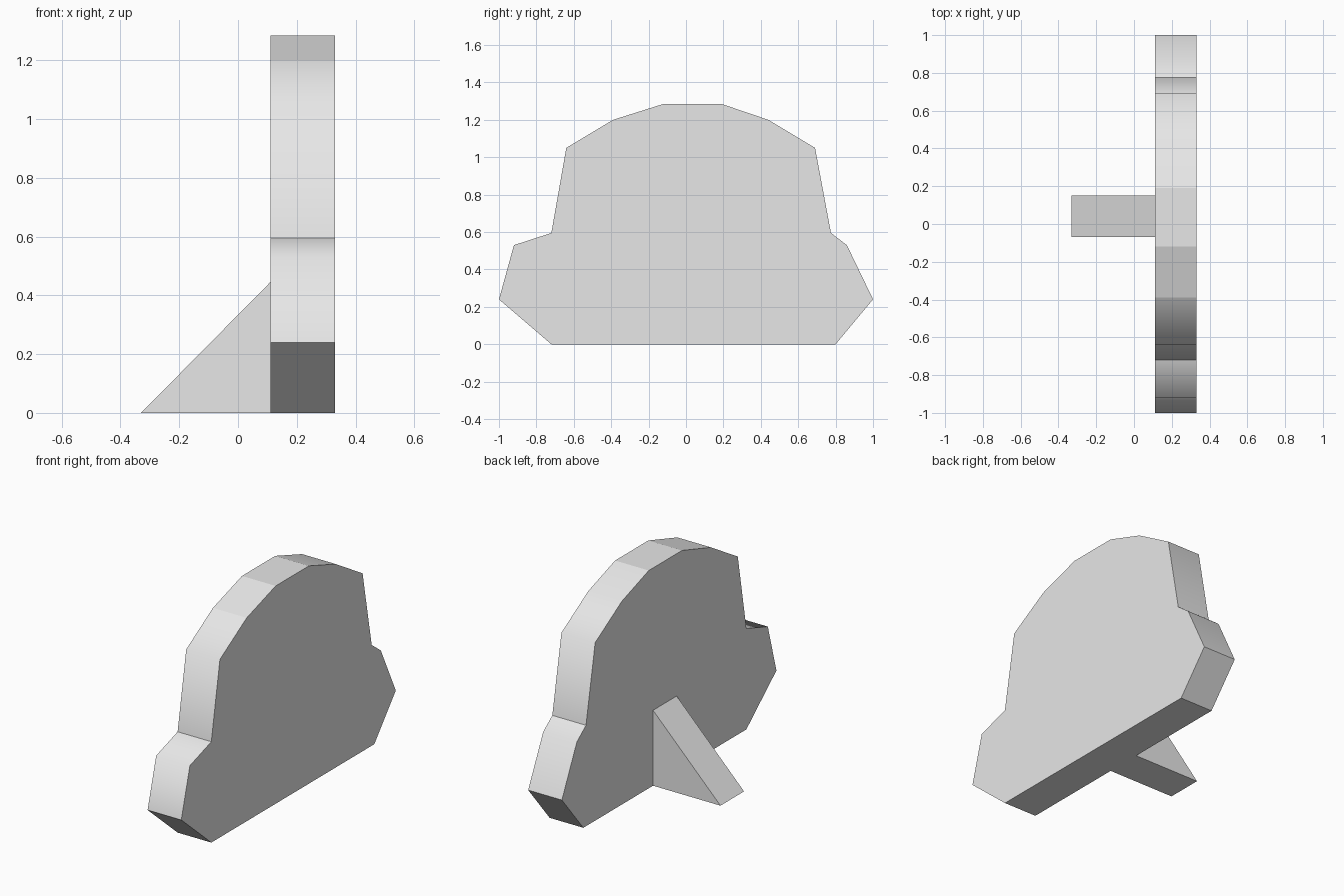
import bpy
import bmesh

cube = bpy.data.objects.get("Cube")
if cube:
    bpy.data.objects.remove(cube, do_unlink=True)

# One plain grey for everything
grey = bpy.data.materials.new("plain_grey")
grey.use_nodes = True
colour = (0.8, 0.8, 0.8, 1)
grey.diffuse_color = colour
grey.node_tree.nodes["Principled BSDF"].inputs["Base Color"].default_value = colour


def extrude_profile(name, points, direction, rounded=()):
    """Extrude a closed outline; only the corners in rounded are shaded smooth."""
    bm = bmesh.new()
    face = bm.faces.new([bm.verts.new(p) for p in points])
    result = bmesh.ops.extrude_face_region(bm, geom=[face], use_keep_orig=True)
    moved = [v for v in result["geom"] if isinstance(v, bmesh.types.BMVert)]
    bmesh.ops.translate(bm, verts=moved, vec=direction)
    bmesh.ops.recalc_face_normals(bm, faces=bm.faces)
    for f in bm.faces:
        f.smooth = bool(rounded)
    axis = max(range(3), key=lambda i: abs(direction[i]))
    soft = [points[i] for i in rounded]
    for e in bm.edges:
        a, b = e.verts
        across = abs(a.co[axis] - b.co[axis]) > abs(direction[axis]) * 0.9
        flat = [i for i in range(3) if i != axis]
        e.smooth = across and any(
            all(abs(a.co[i] - p[i]) < 0.001 and abs(b.co[i] - p[i]) < 0.001 for i in flat)
            for p in soft)
    mesh = bpy.data.meshes.new(name)
    bm.to_mesh(mesh)
    bm.free()
    mesh.materials.append(grey)
    obj = bpy.data.objects.new(name, mesh)
    bpy.context.collection.objects.link(obj)
    return obj


# Upright cut-out panel, outline in y and z
outline = [(-0.72, 0), (0.8, 0), (1, 0.24), (0.86, 0.53), (0.775, 0.595),
           (0.69, 1.05), (0.44, 1.2), (0.19, 1.285), (-0.12, 1.285),
           (-0.39, 1.2), (-0.64, 1.05), (-0.72, 0.595), (-0.92, 0.53), (-1, 0.24)]
extrude_profile("standing_panel", [(0.11, y, z) for y, z in outline],
                (0.22, 0, 0), rounded=(3, 5, 6, 10, 12))

# Triangular prop behind the panel
extrude_profile("support_wedge",
                [(-0.33, -0.07, 0), (0.11, -0.07, 0), (0.11, -0.07, 0.445)],
                (0, 0.22, 0))
